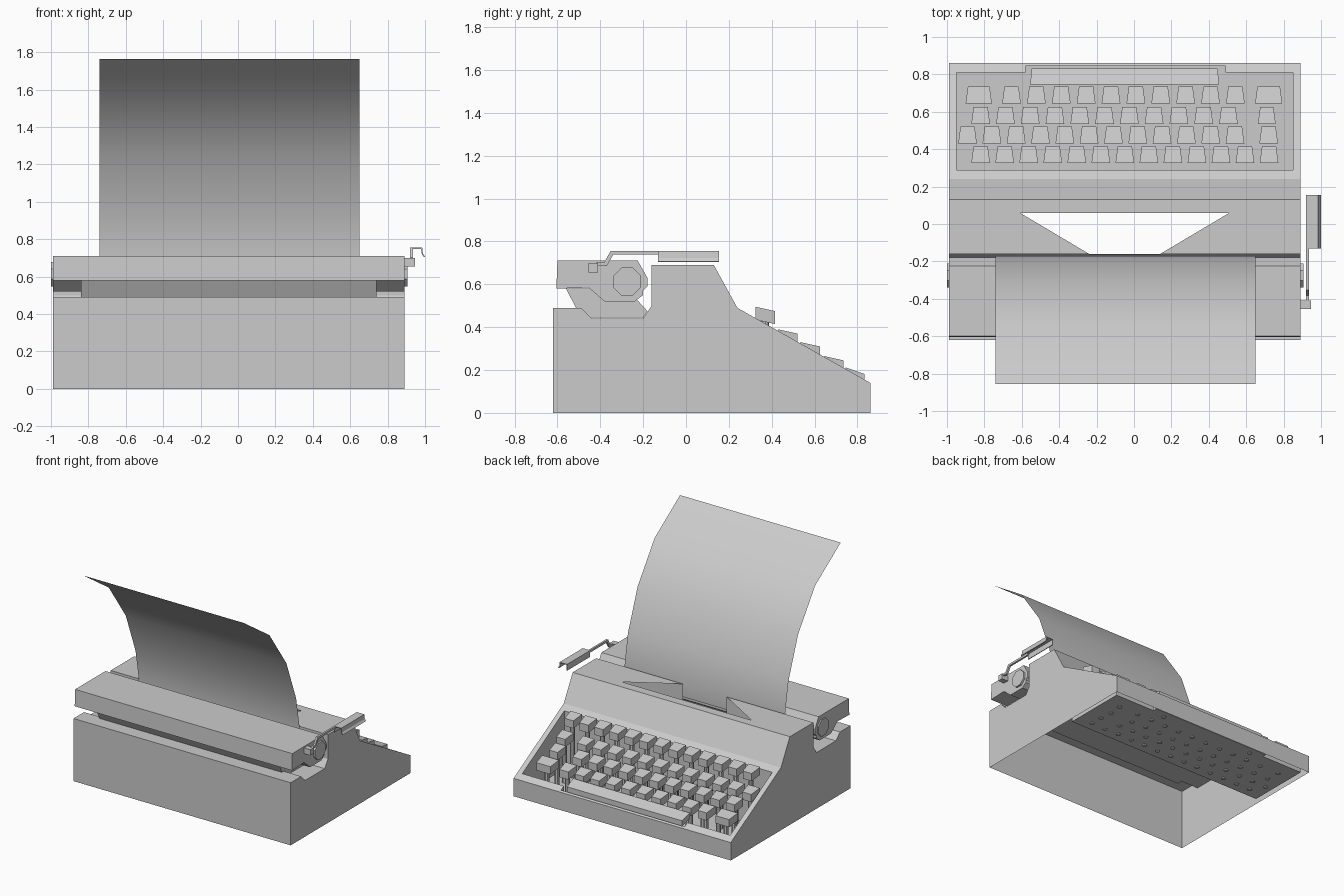
import bpy, bmesh, math
from mathutils import Matrix

if "Cube" in bpy.data.objects:
    bpy.data.objects.remove(bpy.data.objects["Cube"])

L, R = -0.99, 0.89   # body left / right


def finish(name, bm, recalc=True):
    if recalc:
        bmesh.ops.recalc_face_normals(bm, faces=bm.faces)
    me = bpy.data.meshes.new(name)
    bm.to_mesh(me)
    bm.free()
    ob = bpy.data.objects.new(name, me)
    bpy.context.collection.objects.link(ob)
    return ob


def poly(bm, pts):
    return bm.faces.new([bm.verts.new(p) for p in pts])


def prism(bm, ring_a, ring_b):
    """Closed solid between two matching rings of points."""
    a = [bm.verts.new(p) for p in ring_a]
    b = [bm.verts.new(p) for p in ring_b]
    n = len(a)
    bm.faces.new(a[::-1])
    bm.faces.new(b)
    for i in range(n):
        bm.faces.new((a[i], a[(i + 1) % n], b[(i + 1) % n], b[i]))


def side_prism(name, prof, x0, x1):
    bm = bmesh.new()
    prism(bm, [(x0, y, z) for y, z in prof], [(x1, y, z) for y, z in prof])
    return finish(name, bm)


def rod(bm, x, y, z0, z1, r=0.018):
    bmesh.ops.create_cone(bm, cap_ends=True, segments=8, radius1=r, radius2=r,
                          depth=z1 - z0, matrix=Matrix.Translation((x, y, (z0 + z1) / 2)))


def panel_z(y):
    return 0.14 + (0.86 - y) * 0.35 / 0.62


# Body: open-bottomed thin shell
prof = [(0.86, 0), (0.86, 0.14), (0.24, 0.49), (0.13, 0.69), (-0.16, 0.69),
        (-0.16, 0.50), (-0.20, 0.44), (-0.44, 0.44), (-0.49, 0.49),
        (-0.62, 0.49), (-0.62, 0)]
bm = bmesh.new()
for x in (L, R):
    poly(bm, [(x, y, z) for y, z in prof])
for i in (0, 2, 5, 6, 7, 8, 9):
    (y0, z0), (y1, z1) = prof[i], prof[i + 1]
    poly(bm, [(L, y0, z0), (R, y0, z0), (R, y1, z1), (L, y1, z1)])
# top with the type opening, and the slotted wall behind it
poly(bm, [(x, y, 0.69) for x, y in
          [(L, 0.13), (R, 0.13), (R, -0.16), (0.14, -0.16), (0.51, 0.06),
           (-0.61, 0.06), (-0.24, -0.16), (L, -0.16)]])
for x0, x1 in ((L, -0.24), (0.14, R)):
    poly(bm, [(x0, -0.16, 0.5), (x1, -0.16, 0.5), (x1, -0.16, 0.69), (x0, -0.16, 0.69)])
# sloped keyboard panel with a well for the keys
hole = [(-0.95, 0.29), (0.85, 0.29), (0.85, 0.81), (0.49, 0.81),
        (0.49, 0.845), (-0.58, 0.845), (-0.58, 0.81), (-0.95, 0.81)]
outer = [(L, 0.24), (R, 0.24), (R, 0.86), (L, 0.86)]
edges = []
for loop in (outer, hole):
    vs = [bm.verts.new((x, y, panel_z(y))) for x, y in loop]
    edges += [bm.edges.new((vs[i - 1], vs[i])) for i in range(len(vs))]
bmesh.ops.triangle_fill(bm, edges=edges, use_beauty=True, normal=(0, 0.49, 0.87))
for i in range(len(hole)):
    (xa, ya), (xb, yb) = hole[i - 1], hole[i]
    poly(bm, [(xa, ya, panel_z(ya)), (xb, yb, panel_z(yb)), (xb, yb, 0.008), (xa, ya, 0.008)])
poly(bm, [(x, y, 0.008) for x, y in hole])
bmesh.ops.remove_doubles(bm, verts=bm.verts, dist=0.0005)
finish("body_shell", bm)

# Carriage, its lower tray, platen with knobs
side_prism("carriage", [(-0.605, 0.58), (-0.60, 0.71), (-0.225, 0.71), (-0.18, 0.63),
                        (-0.18, 0.59), (-0.20, 0.57), (-0.20, 0.55), (-0.24, 0.52),
                        (-0.38, 0.52), (-0.455, 0.585)], L, R)
side_prism("carriage_tray", [(-0.56, 0.58), (-0.49, 0.445), (-0.20, 0.445),
                             (-0.18, 0.475), (-0.24, 0.54), (-0.40, 0.58)], -0.84, 0.74)
for name, x0, x1 in (("left_knob", -1.0, -0.97), ("right_knob", 0.87, 0.905)):
    ring = [(-0.275 + 0.07 * math.cos(math.pi * (i + .5) / 4),
             0.613 + 0.07 * math.sin(math.pi * (i + .5) / 4)) for i in range(8)]
    side_prism(name, ring, x0, x1)

# Paper: a thin curled sheet
bm = bmesh.new()
rows = [[bm.verts.new((x, y, z)) for x in (-0.74, 0.65)] for y, z in
        [(-0.175, 0.58), (-0.17, 0.70), (-0.21, 0.93), (-0.33, 1.25), (-0.54, 1.55), (-0.855, 1.765)]]
for a, b in zip(rows, rows[1:]):
    bm.faces.new((a[1], a[0], b[0], b[1])).smooth = True
finish("paper", bm, False)

# Return lever: pivot block, arm and folded handle
side_prism("lever_pivot", [(-0.455, 0.655), (-0.41, 0.655), (-0.41, 0.70), (-0.455, 0.70)], 0.88, 0.945)
side_prism("lever_arm", [(-0.42, 0.685), (-0.37, 0.685), (-0.34, 0.738), (-0.12, 0.738),
                         (-0.12, 0.755), (-0.352, 0.755), (-0.382, 0.702), (-0.42, 0.702)], 0.92, 0.935)
bm = bmesh.new()
fold = [(0.92, 0.705), (0.92, 0.755), (0.985, 0.755), (0.989, 0.722), (1.0, 0.706),
        (0.994, 0.704), (0.983, 0.72), (0.979, 0.749), (0.926, 0.749), (0.926, 0.705)]
prism(bm, [(x, -0.13, z) for x, z in fold], [(x, 0.155, z) for x, z in fold])
finish("lever_handle", bm)


# Keys: tapered caps on stems
def key(bm, x, y0, y1, z0, z1, w, taper, stems=(0,), h=0.06):
    a, b = w / 2, w / 2 - taper
    top = [(x - a, y0, z0), (x + a, y0, z0), (x + b, y1, z1), (x - b, y1, z1)]
    prism(bm, [(px, py, pz - h) for px, py, pz in top], top)
    for s in stems:
        rod(bm, x + s, (y0 + y1) / 2, 0.002, (z0 + z1) / 2 - h + 0.01)


key_rows = [  # y0, y1, z0, z1, first x, step, count
    ("number_row_keys", 0.325, 0.415, 0.495, 0.475, -0.82, 0.1285, 13),
    ("upper_row_keys", 0.43, 0.52, 0.39, 0.37, -0.89, 0.13, 12),
    ("middle_row_keys", 0.535, 0.625, 0.33, 0.31, -0.82, 0.1325, 11),
    ("lower_row_keys", 0.645, 0.735, 0.265, 0.245, -0.655, 0.133, 10)]
wide = {"upper_row_keys": [(0.72, 0.1)], "middle_row_keys": [(0.71, 0.095)],
        "lower_row_keys": [(-0.83, 0.14), (0.72, 0.145)]}
for name, y0, y1, z0, z1, x0, step, n in key_rows:
    bm = bmesh.new()
    for x, w in [(x0 + step * i, 0.1) for i in range(n)] + wide.get(name, []):
        key(bm, x, y0, y1, z0, z1, w, 0.012)
    finish(name, bm)

# Space bar
bm = bmesh.new()
key(bm, -0.05, 0.745, 0.832, 0.212, 0.182, 1.01, 0.008, (-0.42, 0.42), 0.045)
finish("space_bar", bm)
